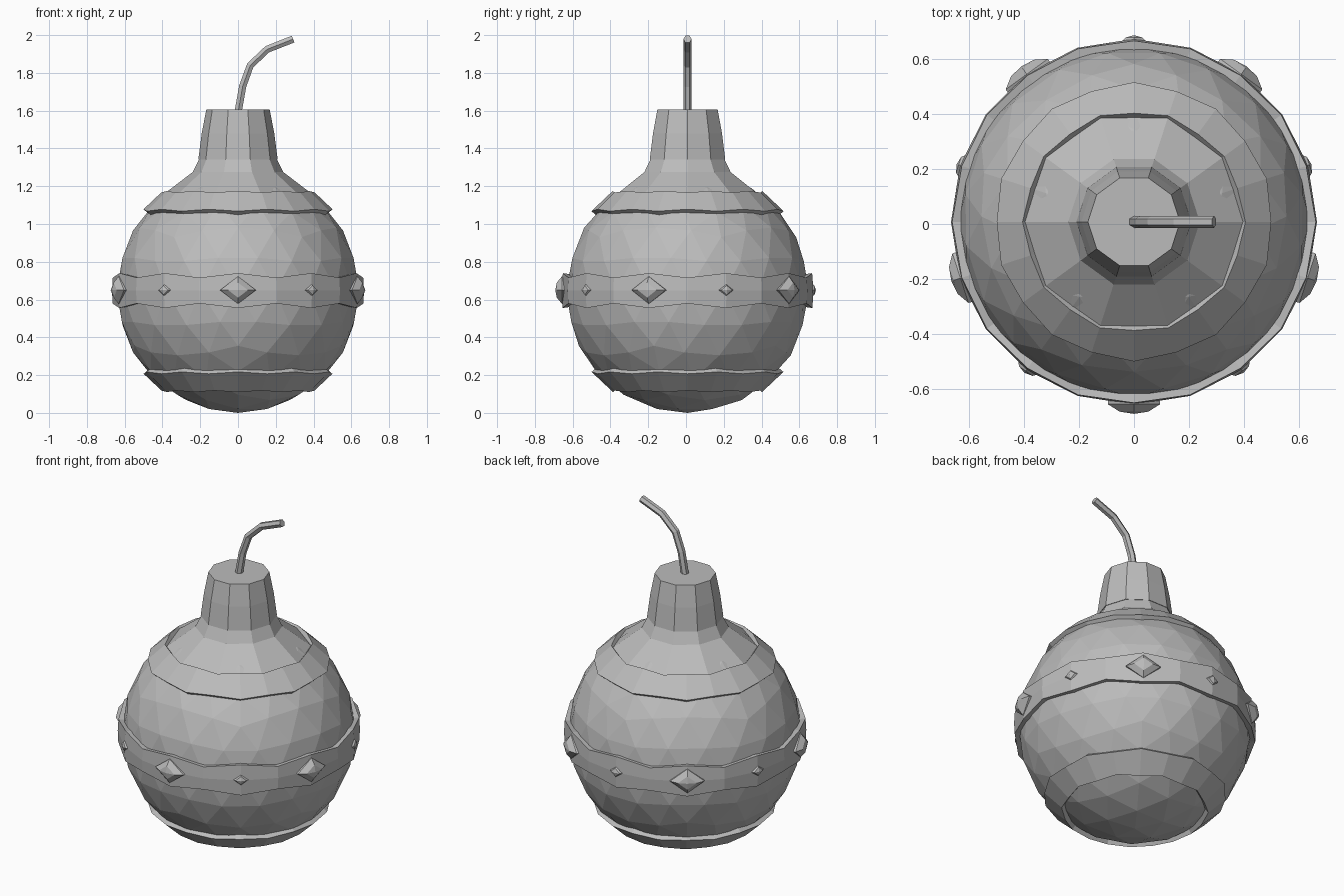
import bpy
import bmesh
import math
from mathutils import Matrix, Vector

cube = bpy.data.objects.get("Cube")
if cube:
    bpy.data.objects.remove(cube, do_unlink=True)

CENTRE = Vector((0, 0.008, 0.643))
RADIUS = 0.643

grey = bpy.data.materials.new("plain_grey")
grey.use_nodes = True
colour = (0.5, 0.5, 0.5, 1)
grey.diffuse_color = colour
grey.node_tree.nodes["Principled BSDF"].inputs["Base Color"].default_value = colour


def finish(bm, name):
    bmesh.ops.recalc_face_normals(bm, faces=bm.faces)
    mesh = bpy.data.meshes.new(name)
    bm.to_mesh(mesh)
    bm.free()
    mesh.materials.append(grey)
    obj = bpy.data.objects.new(name, mesh)
    bpy.context.collection.objects.link(obj)
    return obj


def lathe(name, profile, sides, closed=False, wave=None):
    """Turn (radius, z) points; wave gives each point's alternating slide along the ball."""
    bm = bmesh.new()
    rings = []
    for i, (r, z) in enumerate(profile):
        ring = []
        for k in range(sides):
            a = math.tau * k / sides
            rr, zz = r, z
            if wave:
                turn = wave[i] * (-1) ** k
                dz = z - CENTRE.z
                rr = r * math.cos(turn) - dz * math.sin(turn)
                zz = CENTRE.z + dz * math.cos(turn) + r * math.sin(turn)
            ring.append(bm.verts.new((rr * math.cos(a), CENTRE.y + rr * math.sin(a), zz)))
        rings.append(ring)
    pairs = list(zip(rings, rings[1:]))
    if closed:
        pairs.append((rings[-1], rings[0]))
    else:
        bm.faces.new(rings[0])
        bm.faces.new(rings[-1])
    for low, high in pairs:
        for k in range(sides):
            n = (k + 1) % sides
            bm.faces.new((low[k], low[n], high[n], high[k]))
    return finish(bm, name)


def band(name, low, high, thickness, wobble, steps):
    """Strap hugging the ball between two heights, with wavy edges."""
    outer, inner, wave = [], [], []
    for i in range(steps + 1):
        t = i / steps
        a = math.asin((low + (high - low) * t - CENTRE.z) / RADIUS)
        for r, path in ((RADIUS + thickness, outer), (RADIUS - 0.03, inner)):
            path.append((r * math.cos(a), CENTRE.z + r * math.sin(a)))
        wave.append(wobble * (1 - 2 * t))
    return lathe(name, outer + inner[::-1], 20, True, wave + wave[::-1])


# Faceted round body
bm = bmesh.new()
bmesh.ops.create_icosphere(bm, subdivisions=3, radius=RADIUS)
bmesh.ops.transform(bm, verts=bm.verts,
                    matrix=Matrix.Translation(CENTRE) @ Matrix.Rotation(math.pi / 2, 4, "Z"))
finish(bm, "round_body")

# Sloping shoulder and flared cap
lathe("neck", [(0.42, 1.1), (0.41, 1.145), (0.24, 1.275), (0.205, 1.345)], 10)
lathe("cap", [(0.21, 1.342), (0.192, 1.48), (0.168, 1.605)], 10)

# Three raised straps
band("middle_band", 0.57, 0.725, 0.024, 0.018, 2)
band("upper_band", 1.06, 1.155, 0.02, 0.01, 1)
band("lower_band", 0.13, 0.225, 0.02, 0.01, 1)


def stud(name, angle, width, height, tip):
    """Diamond stud: sloped rim with a low point."""
    bm = bmesh.new()
    corners = ((1, 0), (0, 1), (-1, 0), (0, -1))
    rings = []
    for scale, depth in ((1, 0.635), (1, tip - 0.035), (0.55, tip - 0.008)):
        rings.append([bm.verts.new((depth, u * scale * width / 2, v * scale * height / 2))
                      for u, v in corners])
    apex = bm.verts.new((tip, 0, 0))
    bm.faces.new(rings[0])
    for k in range(4):
        n = (k + 1) % 4
        for low, high in zip(rings, rings[1:]):
            bm.faces.new((low[k], low[n], high[n], high[k]))
        bm.faces.new((rings[-1][k], rings[-1][n], apex))
    place = Matrix.Translation((0, CENTRE.y, 0.65)) @ Matrix.Rotation(angle, 4, "Z")
    bmesh.ops.transform(bm, matrix=place, verts=bm.verts)
    finish(bm, name)


# Large and small studs alternate round the middle strap
for i in range(10):
    angle = math.radians(-90 + 36 * i)
    if i % 2 == 0:
        stud(f"large_stud_{i // 2 + 1}", angle, 0.19, 0.145, 0.7)
    else:
        stud(f"small_stud_{i // 2 + 1}", angle, 0.11, 0.09, 0.68)

# Bent fuse, converted to a mesh tube
curve = bpy.data.curves.new("fuse_path", "CURVE")
curve.dimensions = "3D"
curve.bevel_depth = 0.022
curve.bevel_resolution = 1
curve.use_fill_caps = True
path = [(0, 1.59), (0.025, 1.73), (0.065, 1.84), (0.155, 1.925), (0.292, 1.979)]
spline = curve.splines.new("POLY")
spline.points.add(len(path) - 1)
for point, (x, z) in zip(spline.points, path):
    point.co = (x, CENTRE.y, z, 1)
helper = bpy.data.objects.new("fuse_path", curve)
bpy.context.collection.objects.link(helper)
bpy.context.view_layer.update()
bm = bmesh.new()
evaluated = helper.evaluated_get(bpy.context.evaluated_depsgraph_get())
bm.from_mesh(evaluated.to_mesh())
evaluated.to_mesh_clear()
bpy.data.objects.remove(helper, do_unlink=True)
bmesh.ops.remove_doubles(bm, verts=bm.verts, dist=0.0005)
fuse = finish(bm, "fuse")
for poly in fuse.data.polygons:
    poly.use_smooth = False
